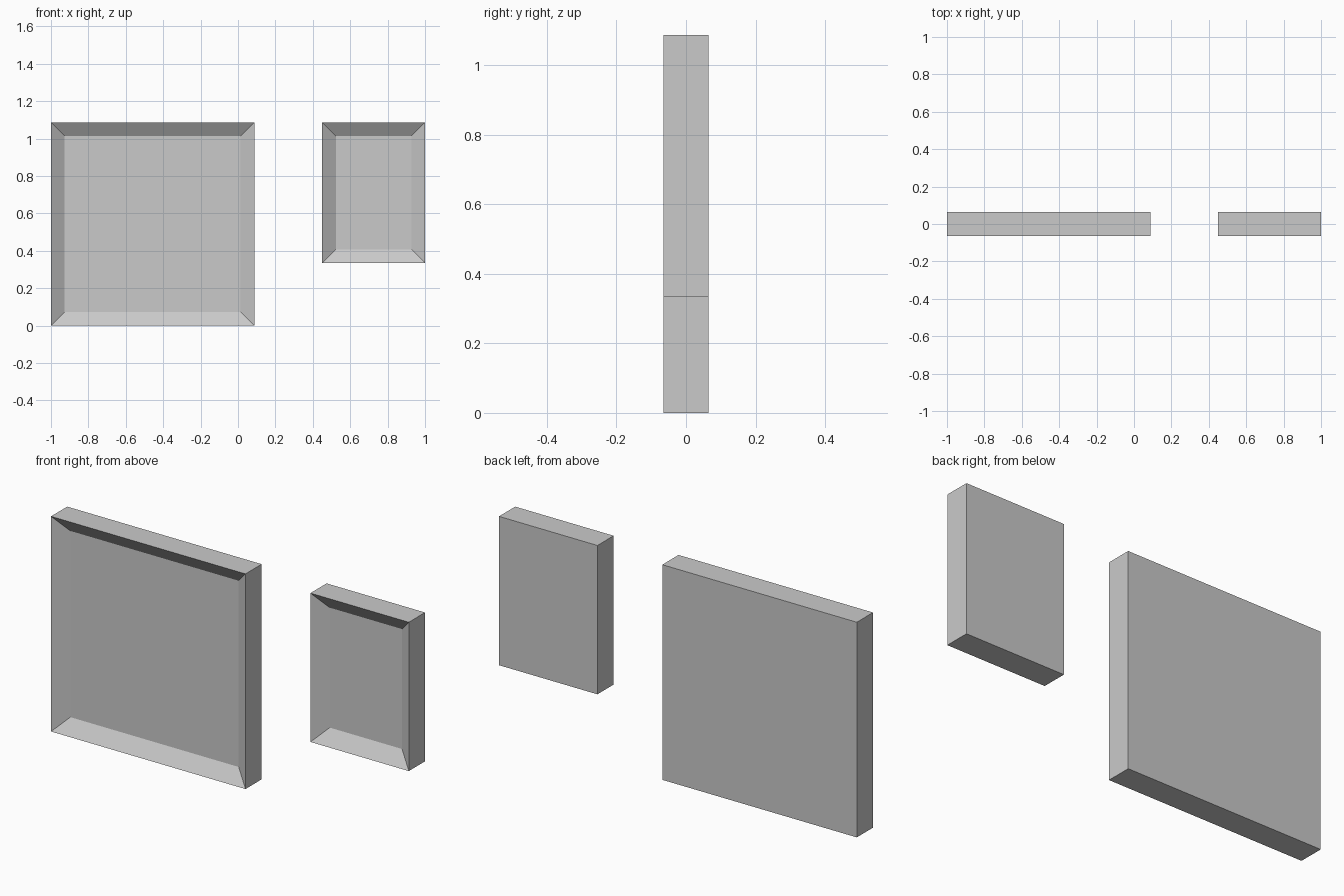
import bpy
import bmesh
from mathutils import Vector

cube = bpy.data.objects.get("Cube")
if cube:
    bpy.data.objects.remove(cube, do_unlink=True)

GREY = (0.59, 0.59, 0.59, 1.0)
grey = bpy.data.materials.new("light_grey")
grey.use_nodes = True
grey.diffuse_color = GREY
grey.node_tree.nodes["Principled BSDF"].inputs["Base Color"].default_value = GREY

THICKNESS = 0.129
RIM = 0.073
RECESS = 0.05
TOP = 1.087


def framed_panel(name, x_min, x_max, z_min):
    """Solid panel whose front slopes inward from the outer edge to a flat recess."""
    size = Vector((x_max - x_min, THICKNESS, TOP - z_min))
    bm = bmesh.new()
    bmesh.ops.create_cube(bm, size=1)
    bmesh.ops.scale(bm, vec=size, verts=bm.verts)
    bm.normal_update()

    # Sloped border and sunken face on the front
    front = min(bm.faces, key=lambda f: f.calc_center_median().y)
    bmesh.ops.inset_region(bm, faces=[front], thickness=RIM, use_even_offset=True)
    bmesh.ops.translate(bm, vec=(0, RECESS, 0), verts=front.verts)
    bmesh.ops.recalc_face_normals(bm, faces=bm.faces)

    mesh = bpy.data.meshes.new(name)
    bm.to_mesh(mesh)
    bm.free()
    mesh.materials.append(grey)
    panel = bpy.data.objects.new(name, mesh)
    panel.location = ((x_min + x_max) / 2, 0, (z_min + TOP) / 2)
    bpy.context.collection.objects.link(panel)


# Large square frame and small upright frame, tops aligned
framed_panel("large_frame", -1, 0.087, 0)
framed_panel("small_frame", 0.45, 1, 0.335)
